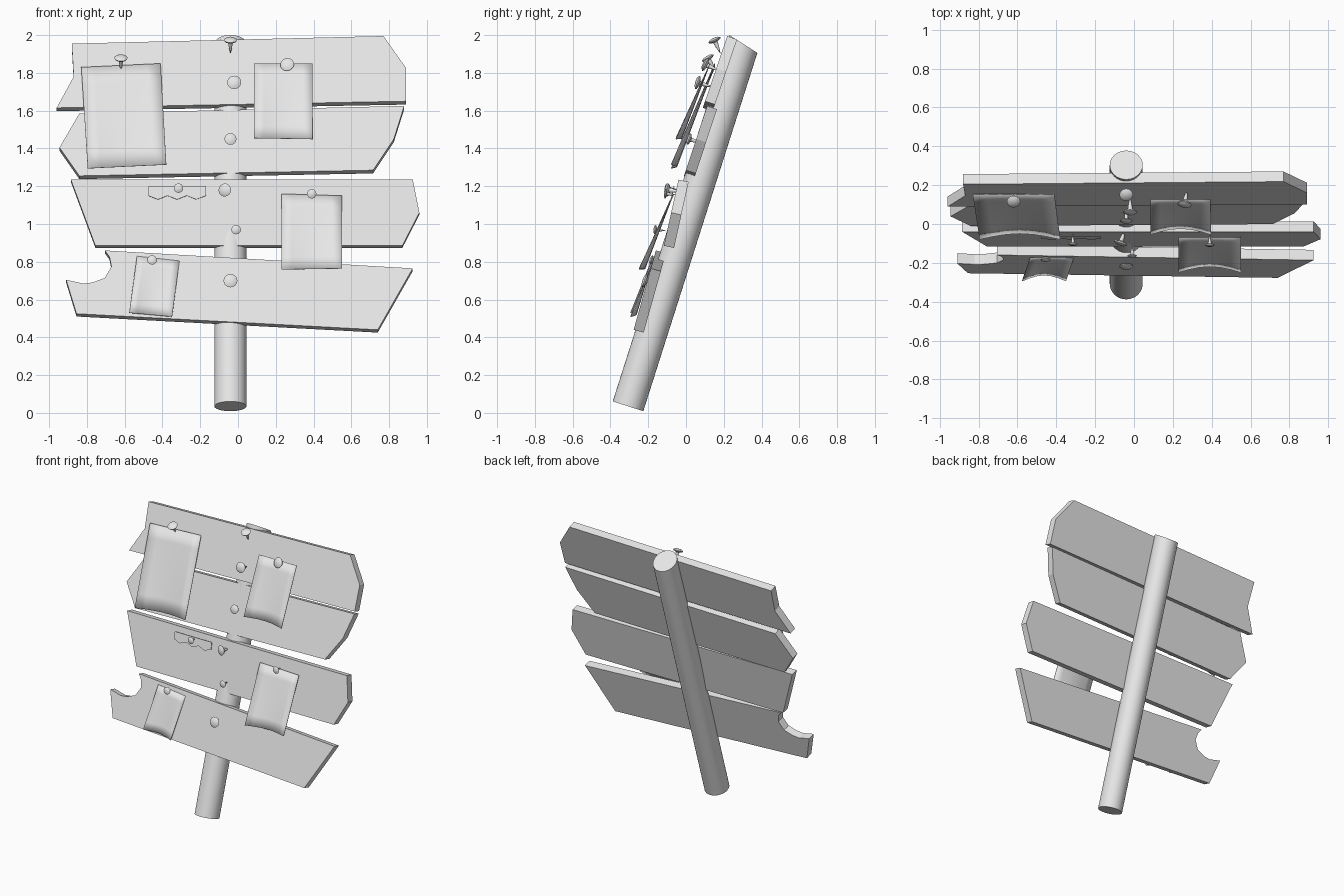
import bpy, bmesh, math
from mathutils import Vector

cube = bpy.data.objects.get("Cube")
if cube:
    bpy.data.objects.remove(cube, do_unlink=True)

GREY = (0.8, 0.8, 0.8, 1)
mat = bpy.data.materials.new("plain_grey")
mat.use_nodes = True
mat.diffuse_color = GREY
mat.node_tree.nodes["Principled BSDF"].inputs["Base Color"].default_value = GREY


def finish(name, bm, smooth=False):
    """Turn a bmesh into a named grey object."""
    bmesh.ops.recalc_face_normals(bm, faces=bm.faces)
    mesh = bpy.data.meshes.new(name)
    bm.to_mesh(mesh)
    bm.free()
    mesh.materials.append(mat)
    obj = bpy.data.objects.new(name, mesh)
    bpy.context.collection.objects.link(obj)
    if smooth:
        bpy.ops.object.select_all(action='DESELECT')
        obj.select_set(True)
        bpy.context.view_layer.objects.active = obj
        bpy.ops.object.shade_smooth_by_angle(angle=math.radians(35))
    return obj


def slab(name, outline, z_ref, y_ref, slope, thickness):
    """Front outline in x, z laid on a leaning plane, then given thickness."""
    bm = bmesh.new()
    front = [bm.verts.new((x, y_ref + slope * (z - z_ref), z)) for x, z in outline]
    face = bm.faces.new(front)
    back = bmesh.ops.extrude_face_region(bm, geom=[face])["geom"]
    shift = Vector((0, 1, -slope)).normalized() * thickness
    bmesh.ops.translate(bm, vec=shift,
                        verts=[g for g in back if isinstance(g, bmesh.types.BMVert)])
    return finish(name, bm)


def paper(name, corners, y_top, y_bottom):
    """Sheet pinned at the top, its lower edge lifted and cupped."""
    tl, tr, br, bl = [Vector(c) for c in corners]
    n = 6
    bm = bmesh.new()
    rows = []
    for j in range(n + 1):
        v = j / n
        row = []
        for i in range(n + 1):
            u = i / n
            p = tl.lerp(tr, u).lerp(bl.lerp(br, u), v)
            y = y_top + (y_bottom - y_top) * v + 0.03 * v * math.sin(math.pi * u)
            row.append(bm.verts.new((p.x, y, p.y)))
        rows.append(row)
    for a, b in zip(rows, rows[1:]):
        for i in range(n):
            bm.faces.new((a[i], a[i + 1], b[i + 1], b[i]))
    obj = finish(name, bm, smooth=True)
    mod = obj.modifiers.new("thickness", 'SOLIDIFY')
    mod.thickness = 0.004


def pin(name, head, radius, direction):
    """Round-headed tack turned from a profile, head at the given point."""
    r = radius
    profile = [(0, -0.3), (0.6, -0.25), (1, 0), (0.9, 0.2), (0.35, 0.4),
               (0.3, 0.9), (0.15, 1.7), (0, 2.3)]
    bm = bmesh.new()
    verts = [bm.verts.new((a * r, 0, b * r)) for a, b in profile]
    edges = [bm.edges.new(pair) for pair in zip(verts, verts[1:])]
    bmesh.ops.spin(bm, geom=verts + edges, axis=(0, 0, 1), cent=(0, 0, 0),
                   angle=math.tau, steps=16)
    bmesh.ops.remove_doubles(bm, verts=bm.verts, dist=0.0005)
    turn = Vector(direction).to_track_quat('Z', 'Y').to_matrix()
    bmesh.ops.rotate(bm, verts=bm.verts, cent=(0, 0, 0), matrix=turn)
    bmesh.ops.translate(bm, verts=bm.verts, vec=head)
    finish(name, bm, smooth=True)


# Leaning post with a slanted top cut
bm = bmesh.new()
length = 2.013
bmesh.ops.create_cone(bm, cap_ends=True, segments=32, radius1=0.085,
                      radius2=0.085, depth=length)
for v in bm.verts:
    top = v.co.z > 0
    v.co.z += length / 2
    if top:
        v.co.z -= 0.265 * v.co.y
post = finish("post", bm, smooth=True)
post.location = (-0.04, -0.307, 0.035)
post.rotation_euler.x = -math.radians(17.66)

# Four crooked boards
THICK = 0.055
slab("top_board", [(-.88, 1.955), (.77, 1.995), (.89, 1.825), (.89, 1.65),
                   (-.96, 1.615), (-.87, 1.78)], 2, .22, .34, THICK)
slab("upper_board", [(-.84, 1.585), (.88, 1.625), (.825, 1.45), (.715, 1.285),
                     (-.84, 1.255), (-.945, 1.405)], 1.25, -.012, .33, THICK)
slab("middle_board", [(-.885, 1.235), (.925, 1.235), (.96, 1.06), (.87, .885),
                      (-.755, .885)], 1.235, -.04, .22, THICK)
slab("lower_board", [(-.705, .86), (.925, .765), (.74, .44), (-.855, .525),
                     (-.91, .705), (-.82, .685), (-.77, .69), (-.705, .715),
                     (-.67, .775), (-.68, .825)], .43, -.28, .28, THICK)

# Pinned notices
paper("large_notice", [(-.83, 1.83), (-.41, 1.85), (-.38, 1.315), (-.795, 1.295)], .15, -.08)
paper("small_notice", [(.085, 1.85), (.395, 1.85), (.395, 1.45), (.085, 1.455)], .125, -.055)
paper("right_notice", [(.23, 1.16), (.55, 1.15), (.55, .765), (.23, .76)], -.07, -.25)
paper("low_notice", [(-.535, .83), (-.31, .805), (-.35, .51), (-.575, .53)], -.175, -.295)

# Torn scrap with a ragged lower edge
ragged = [(-.17 - .305 * i / 6, 1.15 if i % 2 == 0 else 1.13) for i in range(7)]
slab("torn_scrap", [(-.475, 1.2), (-.17, 1.2)] + ragged, 1.2, -.065, .22, .004)

# Tacks: head position, head radius, pointing direction
STRAIGHT = (0, .95, -.3)
PINS = [
    ((-.62, .115, 1.88), .035, (0, .5, -.85)),
    ((-.04, .15, 1.975), .035, (0, .4, -.9)),
    ((-.02, .06, 1.75), .037, STRAIGHT),
    ((.26, .1, 1.845), .037, (.15, .9, -.4)),
    ((-.04, .015, 1.45), .032, STRAIGHT),
    ((-.315, -.105, 1.19), .025, (0, 1, -.1)),
    ((-.07, -.1, 1.18), .035, (.3, .9, -.1)),
    ((.39, -.11, 1.16), .025, (0, 1, -.1)),
    ((-.01, -.165, .97), .025, (0, 1, -.1)),
    ((-.455, -.185, .81), .025, STRAIGHT),
    ((-.04, -.22, .7), .037, STRAIGHT),
]
for i, (head, radius, direction) in enumerate(PINS):
    pin(f"tack_{i + 1}", head, radius, direction)
